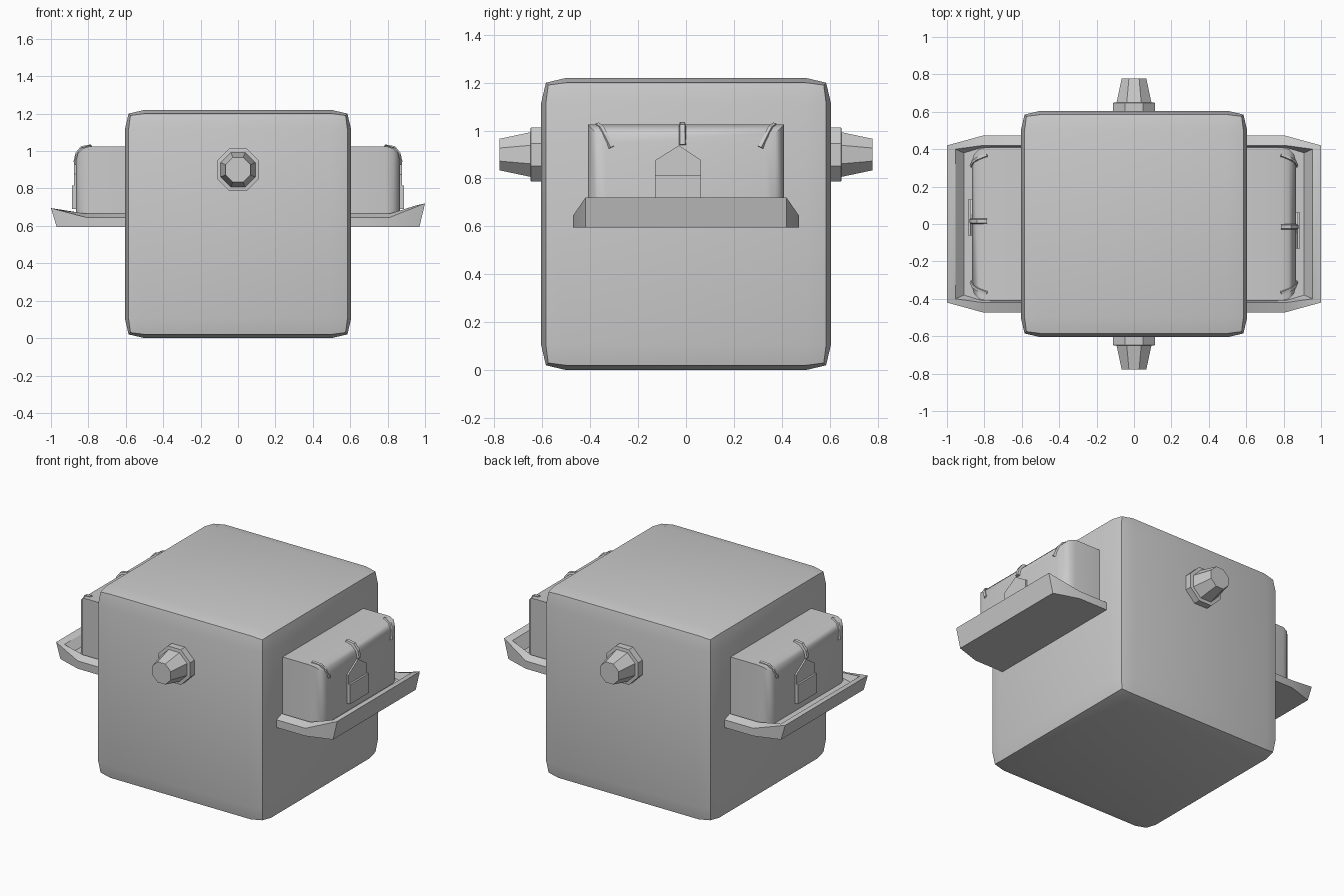
import bpy, bmesh, math
from mathutils import Matrix, Vector

if "Cube" in bpy.data.objects:
    bpy.data.objects.remove(bpy.data.objects["Cube"])


def finish(bm, name, angle=None, turn=0.0):
    bmesh.ops.transform(bm, matrix=Matrix.Rotation(turn, 4, 'Z'), verts=bm.verts)
    bmesh.ops.recalc_face_normals(bm, faces=bm.faces)
    me = bpy.data.meshes.new(name)
    bm.to_mesh(me)
    bm.free()
    ob = bpy.data.objects.new(name, me)
    bpy.context.collection.objects.link(ob)
    if angle:
        bpy.ops.object.select_all(action='DESELECT')
        ob.select_set(True)
        bpy.context.view_layer.objects.active = ob
        bpy.ops.object.shade_smooth_by_angle(angle=math.radians(angle))
    return ob


def box(lo, hi):
    bm = bmesh.new()
    bmesh.ops.create_cube(bm, size=1)
    for v in bm.verts:
        v.co = [(a + b) / 2 + c * (b - a) for a, b, c in zip(lo, hi, v.co)]
    return bm


def loft(rings):
    # closed rings joined in order, capped at both ends
    bm = bmesh.new()
    vs = [[bm.verts.new(p) for p in r] for r in rings]
    n = len(vs[0])
    for a, b in zip(vs, vs[1:]):
        for i in range(n):
            j = (i + 1) % n
            bm.faces.new((a[i], a[j], b[j], b[i]))
    bm.faces.new(vs[0])
    bm.faces.new(vs[-1])
    return bm


def mirrored(half):
    return half + [(x, -y, z) for x, y, z in reversed(half)]


# Main cube body with rounded edges
bm = box((-.605, -.605, 0), (.605, .605, 1.22))
bmesh.ops.bevel(bm, geom=bm.edges[:], offset=.105, segments=2, profile=.656,
                affect='EDGES', clamp_overlap=True)
finish(bm, "body", 40)

# Octagonal knobs on front and back
for name, turn in (("front_knob", 0), ("back_knob", math.pi)):
    rings = []
    for r, y in ((.113, -.58), (.113, -.648), (.093, -.65), (.066, -.778)):
        R = r / math.cos(math.pi / 8)
        rings.append([(R * math.cos((k + .5) * math.pi / 4), y,
                       .9 + R * math.sin((k + .5) * math.pi / 4)) for k in range(8)])
    finish(loft(rings), name, turn=turn)


def strap(name, points, radius, turn):
    # small raised strip following a path
    pts = [Vector(p) for p in points]
    rings = []
    for i, p in enumerate(pts):
        t = (pts[min(i + 1, len(pts) - 1)] - pts[max(i - 1, 0)]).normalized()
        side = t.cross(Vector((1, 0, 1))).normalized()
        up = side.cross(t)
        rings.append([p + side * radius * a + up * radius * b
                      for a, b in ((1, -.6), (.6, .7), (-.6, .7), (-1, -.6))])
    finish(loft(rings), name, turn=turn)


for side, turn, tip in (("right", 0, .72), ("left", math.pi, .695)):
    # Tray with raised lip
    finish(loft([
        mirrored([(.58, .472, .595), (.81, .472, .595), (.97, .42, .595)]),
        mirrored([(.58, .472, .645), (.81, .472, .645), (1.0, .42, tip)]),
        mirrored([(.58, .42, .665), (.81, .42, .665), (.955, .40, tip - .01)]),
        mirrored([(.58, .412, .64), (.81, .41, .64), (.91, .38, .64)]),
    ]), side + "_tray", 30, turn)

    # Chest rounded on its outer edges
    bm = box((.58, -.41, .62), (.866, .41, 1.025))
    edges = [e for e in bm.edges
             if all(v.co.x > .8 for v in e.verts)
             and not all(v.co.z < .7 for v in e.verts)]
    bmesh.ops.bevel(bm, geom=edges, offset=.075, segments=3, profile=.5,
                    affect='EDGES', clamp_overlap=True)
    finish(bm, side + "_chest", 40, turn)

    # Pointed latch plate and lower latch block
    prof = [(-.13, .69), (.062, .69), (.062, .878), (-.03, .938), (-.13, .875)]
    finish(loft([[(x, y, z) for y, z in prof] for x in (.85, .876)]),
           side + "_latch_plate", turn=turn)
    finish(box((.85, -.13, .69), (.888, .062, .815)), side + "_latch_block", turn=turn)

    # Straps over the top outer edge
    strap(side + "_centre_strap", [(.785, -.015, 1.024), (.835, -.015, 1.015),
          (.858, -.015, .985), (.868, -.015, .94)], .017, turn)
    for s, end in ((-1, "front"), (1, "back")):
        strap(side + "_" + end + "_strap", [(.785, s * .37, 1.024), (.835, s * .35, 1.01),
              (.857, s * .335, .98), (.868, s * .31, .93)], .012, turn)
